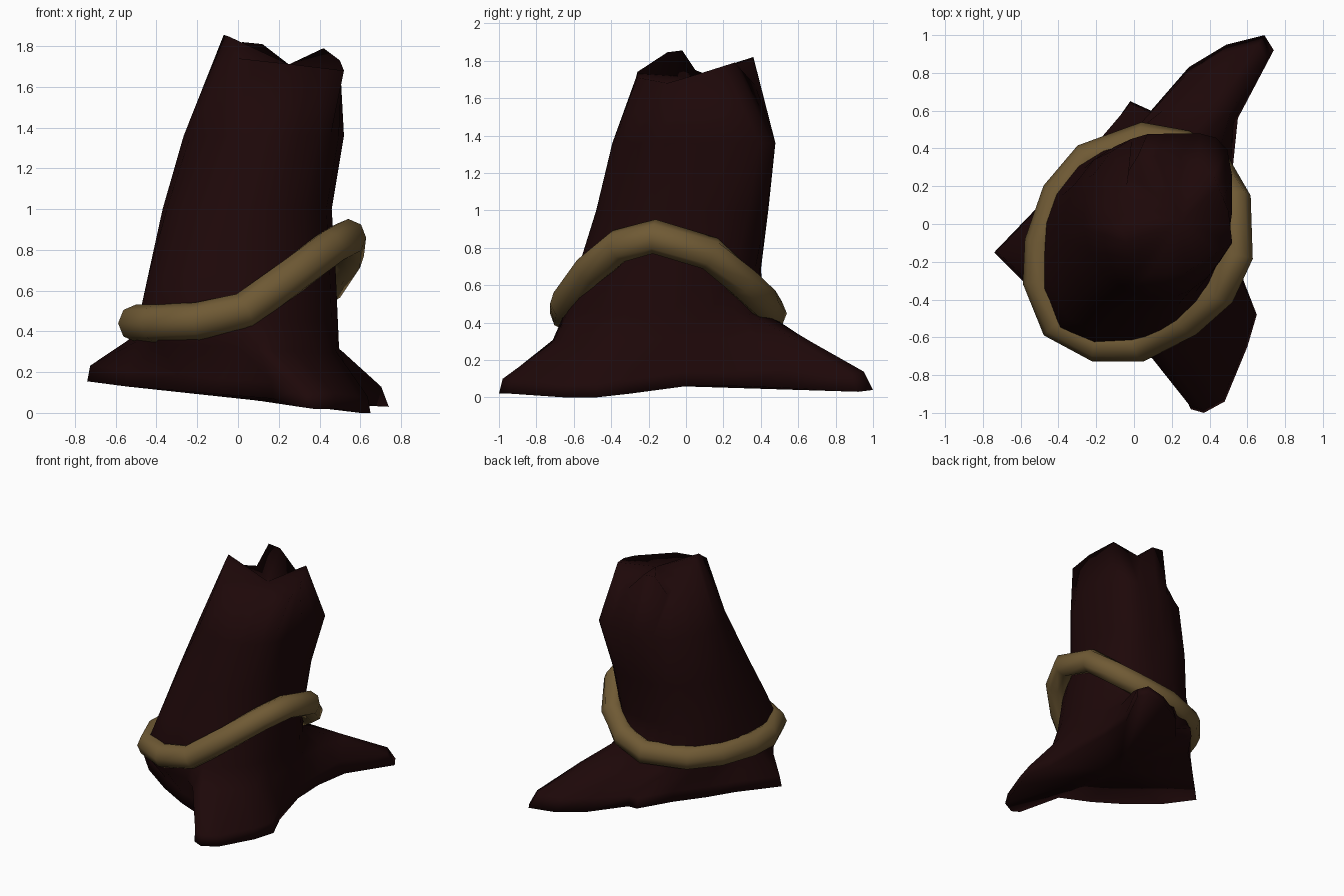
import bpy, bmesh, math
from mathutils import Vector

cube = bpy.data.objects.get("Cube")
if cube:
    bpy.data.objects.remove(cube, do_unlink=True)


def material(name, color):
    m = bpy.data.materials.new(name)
    m.use_nodes = True
    m.diffuse_color = color
    m.node_tree.nodes["Principled BSDF"].inputs["Base Color"].default_value = color
    return m


def loft(name, rings, mat, closed=False, bottom=None, top=None, angle=50):
    """Skin a list of equal-sized rings; optionally fan the ends to a point."""
    bm = bmesh.new()
    vs = [[bm.verts.new(p) for p in r] for r in rings]
    n = len(vs[0])
    pairs = list(zip(vs, vs[1:])) + ([(vs[-1], vs[0])] if closed else [])
    for a, b in pairs:
        for i in range(n):
            j = (i + 1) % n
            bm.faces.new((a[i], a[j], b[j], b[i]))
    for ring, tip in ((vs[0], bottom), (vs[-1], top)):
        if tip:
            c = bm.verts.new(tip)
            for i in range(n):
                bm.faces.new((ring[i], ring[(i + 1) % n], c))
    bmesh.ops.recalc_face_normals(bm, faces=bm.faces)
    me = bpy.data.meshes.new(name)
    bm.to_mesh(me)
    bm.free()
    me.materials.append(mat)
    ob = bpy.data.objects.new(name, me)
    bpy.context.collection.objects.link(ob)
    bpy.ops.object.select_all(action='DESELECT')
    ob.select_set(True)
    bpy.context.view_layer.objects.active = ob
    bpy.ops.object.shade_smooth_by_angle(angle=math.radians(angle))


bark = material("dark bark", (0.0125, 0.0023, 0.0026, 1))
hemp = material("tan rope", (0.160, 0.102, 0.035, 1))

# Ground outline of the stump with its roots, counter-clockwise from +x
foot = [Vector(p) for p in (
    (.53, 0, .06), (.52, .27, .06), (.55, .56, .05), (.74, .92, .03), (.69, 1, .04),
    (.49, .95, .04), (.29, .83, .05), (.09, .6, .06), (-.02, .65, .09), (-.18, .42, .1),
    (-.36, .25, .12), (-.5, .1, .14), (-.74, -.15, .155), (-.55, -.34, .13),
    (-.3, -.5, .11), (-.08, -.6, .09), (.17, -.68, .07), (.3, -.98, .03),
    (.37, -1, .02), (.48, -.94, .02), (.6, -.65, 0), (.65, -.48, 0), (.58, -.3, .02))]
N = len(foot)

# Column angles: half even spacing, half following the roots
angles = []
for i, p in enumerate(foot):
    a = math.atan2(p.y + .05, p.x - .05) % math.tau
    angles.append((a + i * math.tau / N) / 2)


def trunk_ring(z, x0, x1, y0, y1, back_corner, front_corner):
    """Oval with a squared corner at back left and another at front right."""
    cx, cy, rx, ry = (x0 + x1) / 2, (y0 + y1) / 2, (x1 - x0) / 2, (y1 - y0) / 2
    ring = []
    for a in angles:
        d = math.cos(a - math.pi / 4)
        k = 1 + (back_corner if d > 0 else front_corner) * abs(d) ** 8
        u, v = (max(-1, min(1, k * f)) for f in (math.cos(a), math.sin(a)))
        ring.append(Vector((cx + rx * u, cy + ry * v, z)))
    return ring


# Broken rim: key points by column, straight between them
keys = {0: (.5, .07, 1.73), 3: (.42, .26, 1.79), 5: (.25, .37, 1.67), 6: (.12, .36, 1.81),
        7: (.02, .36, 1.82), 8: (-.03, .28, 1.66), 11: (-.06, .05, 1.75),
        12: (-.07, -.02, 1.855), 13: (-.04, -.1, 1.845), 15: (0, -.26, 1.74),
        18: (.27, -.26, 1.71), 21: (.52, -.1, 1.68)}
cols = sorted(keys)
rim = []
for i in range(N):
    lo = max(c for c in cols if c <= i)
    hi = min((c for c in cols if c > i), default=N)
    rim.append(Vector(keys[lo]).lerp(Vector(keys[hi % N]), (i - lo) / (hi - lo)))

# Root tops: the back root is long and convex, the others sweep in quickly
waist = trunk_ring(.45, -.49, .49, -.65, .43, .05, .2)
toe, flare = [], []
for i, (p, w) in enumerate(zip(foot, waist)):
    back = 2 <= i <= 6
    t = p * (.95 if back else .98) + Vector((0, 0, .1 if back else .08))
    f = w.lerp(t, .5 if back else .2)
    f.z = .3 if back else w.z + (t.z - w.z) * .42
    toe.append(t)
    flare.append(f)

# Trunk, roots and broken top as one skin
loft("stump", [foot, toe, flare, waist,
               trunk_ring(.68, -.44, .48, -.58, .40, .1, .16),
               trunk_ring(1.0, -.37, .46, -.48, .44, .18, .08),
               trunk_ring(1.36, -.27, .52, -.395, .478, .24, 0),
               rim],
     bark, bottom=(.1, -.05, .06), top=(.25, .02, 1.71), angle=130)

# Slanted rope loop around the trunk, flattened against the bark
path = [Vector(p) for p in (
    (.54, -.17, .86), (.53, .13, .77), (.43, .3, .62), (.26, .41, .51), (.05, .45, .45),
    (-.25, .34, .44), (-.4, .16, .44), (-.49, -.1, .44), (-.5, -.3, .44),
    (-.41, -.53, .44), (-.2, -.64, .45), (.03, -.64, .5), (.28, -.51, .68), (.45, -.36, .81))]
rope = []
for i, p in enumerate(path):
    along = (path[(i + 1) % len(path)] - path[i - 1]).normalized()
    out = along.cross(Vector((0, 0, 1))).normalized()
    up = out.cross(along)
    rope.append([p + out * .09 * math.cos(k * math.tau / 8) + up * .092 * math.sin(k * math.tau / 8)
                 for k in range(8)])
loft("rope_loop", rope, hemp, closed=True)
